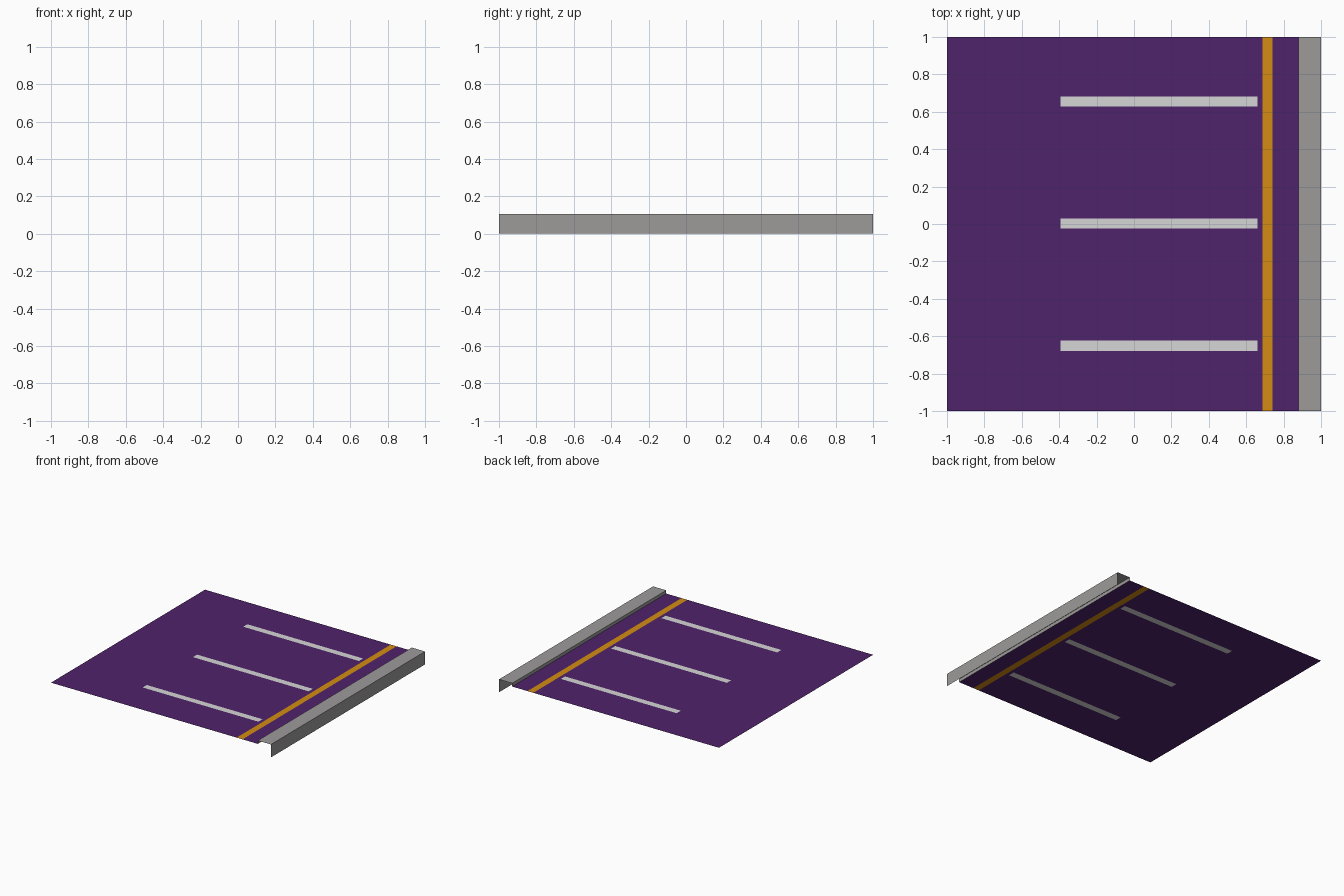
import bpy
import bmesh

if "Cube" in bpy.data.objects:
    bpy.data.objects.remove(bpy.data.objects["Cube"])


def srgb(r, g, b):
    def lin(c):
        c /= 255
        return c / 12.92 if c <= 0.04045 else ((c + 0.055) / 1.055) ** 2.4
    return (lin(r), lin(g), lin(b), 1)


def material(name, rgb):
    m = bpy.data.materials.new(name)
    m.diffuse_color = srgb(*rgb)
    m.use_nodes = True
    m.node_tree.nodes["Principled BSDF"].inputs["Base Color"].default_value = m.diffuse_color
    return m


def finish(name, bm, mats):
    me = bpy.data.meshes.new(name)
    bm.to_mesh(me)
    bm.free()
    for m in mats:
        me.materials.append(m)
    ob = bpy.data.objects.new(name, me)
    bpy.context.collection.objects.link(ob)
    return ob


asphalt = material("purple asphalt", (80, 35, 107))
orange = material("orange line", (212, 140, 18))
white = material("white line", (214, 214, 214))
concrete = material("grey concrete", (157, 155, 154))

ROAD_Z, TOP_Z, CURB_X = 0.079, 0.106, 0.88
BAY_X = (-0.392, 0.66)
LANE_X = (0.688, 0.741)
BAYS = [(y - 0.027, y + 0.027) for y in (-0.651, 0.002, 0.655)]

# Road surface: a sheet cut along the painted line edges
xs = [-1, *BAY_X, *LANE_X, CURB_X]
ys = [-1, *[y for bay in BAYS for y in bay], 1]
bm = bmesh.new()
grid = [[bm.verts.new((x, y, ROAD_Z)) for y in ys] for x in xs]
for i in range(len(xs) - 1):
    for j in range(len(ys) - 1):
        f = bm.faces.new((grid[i][j], grid[i + 1][j],
                          grid[i + 1][j + 1], grid[i][j + 1]))
        c = f.calc_center_median()
        if LANE_X[0] < c.x < LANE_X[1]:
            f.material_index = 1
        elif BAY_X[0] < c.x < BAY_X[1] and any(a < c.y < b for a, b in BAYS):
            f.material_index = 2
finish("parking_surface", bm, [asphalt, orange, white])

# Curb: open profile (inner riser, top, outer wall) swept along y
profile = [(CURB_X, ROAD_Z), (CURB_X, TOP_Z), (1, TOP_Z), (1, 0)]
bm = bmesh.new()
front, back = [[bm.verts.new((x, y, z)) for x, z in profile] for y in (-1, 1)]
for k in range(len(profile) - 1):
    bm.faces.new((front[k], front[k + 1], back[k + 1], back[k]))
finish("curb", bm, [concrete])
